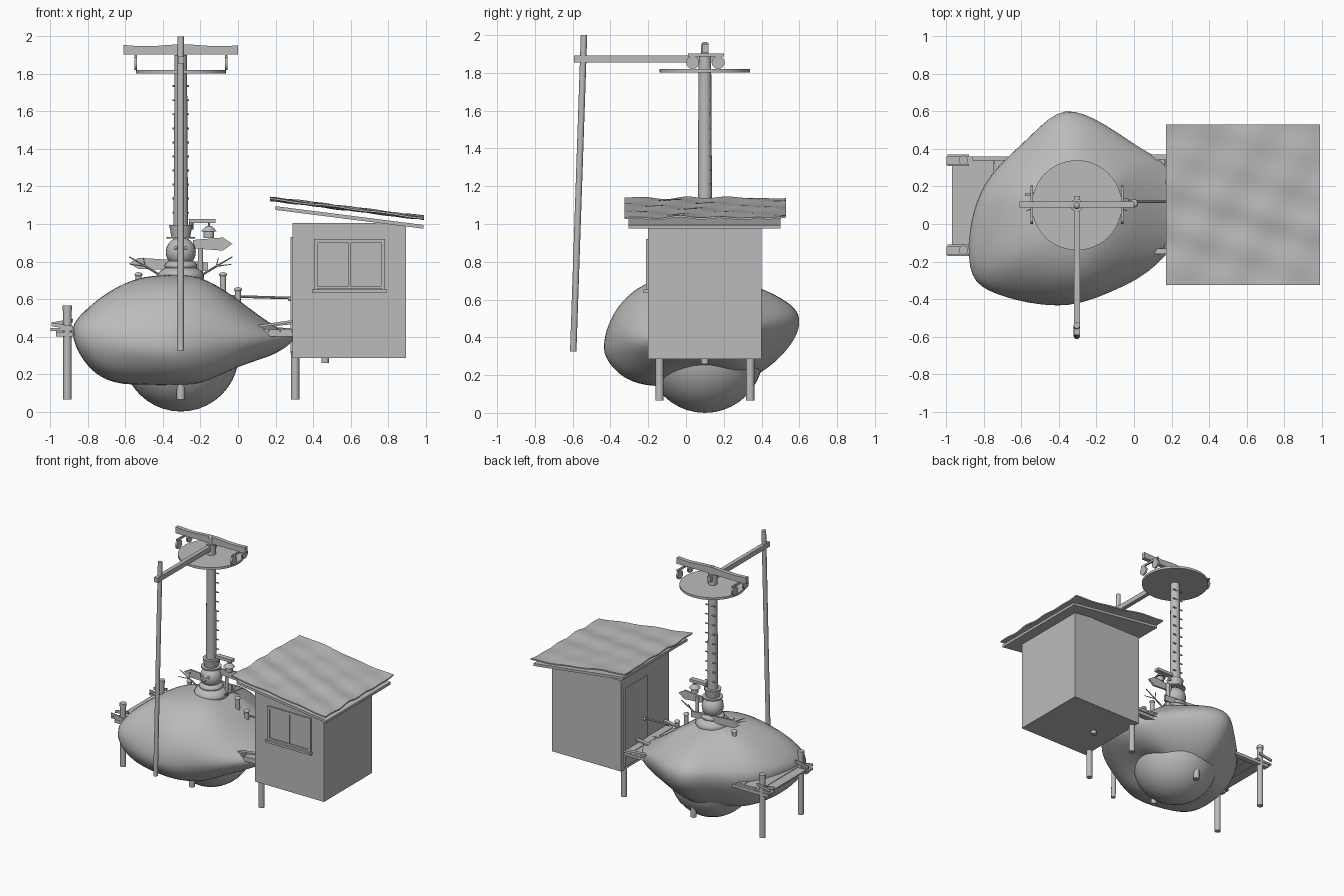
import bpy, bmesh, math
from mathutils import Vector

if "Cube" in bpy.data.objects:
    bpy.data.objects.remove(bpy.data.objects["Cube"])

grey = bpy.data.materials.new("plain grey")
grey.use_nodes = True
tone = (0.5, 0.5, 0.5, 1)
grey.diffuse_color = tone
grey.node_tree.nodes["Principled BSDF"].inputs["Base Color"].default_value = tone


def finish(name, bm, smooth=None):
    bmesh.ops.recalc_face_normals(bm, faces=bm.faces)
    mesh = bpy.data.meshes.new(name)
    bm.to_mesh(mesh)
    bm.free()
    ob = bpy.data.objects.new(name, mesh)
    bpy.context.collection.objects.link(ob)
    mesh.materials.append(grey)
    if smooth:
        bpy.ops.object.select_all(action="DESELECT")
        ob.select_set(True)
        bpy.context.view_layer.objects.active = ob
        bpy.ops.object.shade_smooth_by_angle(angle=math.radians(smooth))
    return ob


def box(name, x0, x1, y0, y1, z0, z1, tilt=0):
    """Box by its limits; tilt raises the +x end by shearing."""
    bm = bmesh.new()
    bmesh.ops.create_cube(bm, size=1)
    for v in bm.verts:
        u = v.co + Vector((.5, .5, .5))
        v.co = (x0 + u.x * (x1 - x0), y0 + u.y * (y1 - y0),
                z0 + u.z * (z1 - z0) + u.x * tilt)
    return finish(name, bm)


def rod(name, a, b, r0, r1=None, sides=16):
    a, b = Vector(a), Vector(b)
    bm = bmesh.new()
    bmesh.ops.create_cone(bm, cap_ends=True, segments=sides, radius1=r0,
                          radius2=r0 if r1 is None else r1, depth=(b - a).length)
    turn = Vector((0, 0, 1)).rotation_difference(b - a)
    for v in bm.verts:
        v.co = turn @ v.co + (a + b) / 2
    return finish(name, bm, 40)


def ball(name, c, r, squash=1, segs=24):
    bm = bmesh.new()
    bmesh.ops.create_uvsphere(bm, u_segments=segs, v_segments=segs // 2, radius=r)
    for v in bm.verts:
        v.co = Vector((v.co.x, v.co.y, v.co.z * squash)) + Vector(c)
    return finish(name, bm, 60)


def plate(name, outline, y, thick):
    """Flat outline in x and z, extruded along y."""
    bm = bmesh.new()
    f = bm.faces.new([bm.verts.new((x, y, z)) for x, z in outline])
    new = bmesh.ops.extrude_face_region(bm, geom=[f])["geom"]
    for v in new:
        if isinstance(v, bmesh.types.BMVert):
            v.co.y += thick
    return finish(name, bm)


def rolling_sheet(name, x0, x1, y0, y1, height, thick, nx, ny, bottom=None):
    """Uneven board whose top follows height(x, y)."""
    bm = bmesh.new()
    bmesh.ops.create_grid(bm, x_segments=nx, y_segments=ny, size=.5)
    for v in bm.verts:
        x = x0 + (v.co.x + .5) * (x1 - x0)
        y = y0 + (v.co.y + .5) * (y1 - y0)
        v.co = (x, y, height(x, y))
    new = bmesh.ops.extrude_face_region(bm, geom=bm.faces[:])["geom"]
    for v in new:
        if isinstance(v, bmesh.types.BMVert):
            v.co.z = bottom if bottom else v.co.z - thick
    return finish(name, bm, 40)


PX, PY = -.305, .1  # pole axis

# Floating island: rim points (x, y, rim height), then rings above and below
rim = [(.35, .08, .385), (.17, .33, .42), (.04, .39, .45), (-.16, .53, .48), (-.38, .64, .51),
       (-.53, .48, .49), (-.7, .32, .46), (-.82, .18, .45), (-.87, -.05, .44), (-.87, -.29, .43),
       (-.74, -.37, .38), (-.5, -.42, .35), (-.3, -.43, .36), (-.1, -.34, .38), (.11, -.24, .4)]
rings = [(.38, -1), (.68, -.93), (.87, -.66), (.98, -.27), (1.0, 0),
         (.97, .28), (.83, .62), (.6, .88), (.3, .99)]
bm = bmesh.new()
loops = []
for k, (scale, rise) in enumerate(rings):
    loop = []
    for i, (x, y, z) in enumerate(rim):
        # the back and the tip beside the house taper to an edge
        sharp = max(0, min(1, (y - .25) / .3), min(.5, x * 2))
        s = scale ** (1 + 1.3 * sharp) * (1.03 + .018 * math.sin(2.4 * i + 1.7 * k))
        vx, vy = PX + (x - PX) * s, PY + (y - PY) * s
        if rise > 0:
            crown = .735 - .66 * max(0, vx + .15) - .35 * max(0, -.55 - vx)
            z += rise * max(.02, crown - z)
        else:
            z += rise * (z - .135 - .28 * max(0, x + .1))
        loop.append(bm.verts.new((vx, vy, z)))
    loops.append(loop)
n = len(rim)
for a, b in zip(loops, loops[1:]):
    for i in range(n):
        bm.faces.new((a[i], a[(i + 1) % n], b[(i + 1) % n], b[i]))
bm.faces.new(loops[0])
bm.faces.new(loops[-1])
island = finish("island", bm, 80)
sub = island.modifiers.new("rounding", "SUBSURF")
sub.levels = sub.render_levels = 2
ball("island_underside", (PX, PY, .31), .31, segs=40)

# Stilts and the deck beams they carry
for y in (-.14, .34):
    rod("outer_stilt", (-.91, y, .065), (-.91, y, .55), .022)
    rod("outer_stilt_cap", (-.91, y, .54), (-.91, y, .565), .025)
    rod("middle_stilt", (PX, y, .065), (PX, y, .25), .022)
    rod("house_stilt", (.305, y, .065), (.305, y, .32), .022)
    box("deck_beam", -.97, .3, y - .02, y + .02, .4, .425)
    box("stilt_bracket", -1, -.86, y - .025, y + .02, .43, .445)
    for k in (-1, 1):
        box("stilt_splint", -.995, -.88, y + k * .02, y + k * .03, .455, .475, k * .02)
for i in range(5):
    x = -.97 + i * .075
    box("left_deck_plank", x, x + .073, -.12, .34, .425, .437 + .003 * (i % 2))
for i in range(4):
    x = .04 + i * .062
    box("right_deck_plank", x, x + .06, -.16, .37, .425, .437 + .003 * (i % 2))
for y, t in ((-.16, .03), (.02, -.02), (.2, .02), (.34, -.015)):
    box("loose_plank", .09, .29, y, y + .03, .445, .458, t)

# House with door, window and a sloping double roof
box("house", .29, .895, -.2, .4, .285, 1.005)
box("door", .281, .291, .08, .36, .31, .93)
ball("door_knob", (.277, .12, .6), .012, segs=12)
rod("floor_drain", (.465, .1, .26), (.465, .1, .3), .02)
box("window_glass", .42, .77, -.204, -.2, .65, .91)
for x0, x1, z0, z1 in ((.405, .425, .64, .92), (.765, .785, .64, .92), (.59, .6, .66, .9),
                       (.405, .785, .9, .92), (.425, .765, .655, .67)):
    box("window_frame", x0, x1, -.212, -.2, z0, z1)
box("window_sill", .395, .795, -.225, -.2, .635, .652)
box("lower_roof", .2, .99, -.305, .5, 1.075, 1.095, -.1)


def roof_height(x, y):
    return (1.14 - .125 * (x - .17) + .006 * math.sin(15 * x + 5 * y)
            * math.cos(17 * y - 6 * x) + .004 * math.sin(31 * y + 9 * x))


rolling_sheet("upper_roof", .17, .993, -.325, .53, roof_height, .01, 26, 26)

# Snowman at the foot of the mast
ball("snowman_base", (PX, PY, .72), .125, .5)
ball("snowman_scarf", (PX, PY, .778), .088, .4)
head = (PX, PY, .85)
ball("snowman_head", head, .08)
for k in (-1, 1):
    ball("snowman_eye", (PX + k * .027, PY - .073, .872), .01, segs=10)
rod("snowman_nose", (PX, PY - .07, .85), (PX, PY - .13, .845), .013, .002, 10)
rod("hat_brim", (PX, PY, .922), (PX, PY, .932), .075, sides=24)
rod("hat_crown", (PX, PY, .93), (PX, PY, .995), .05, .062, 24)
for k in (-1, 1):
    elbow, hand = (PX + k * .19, PY, .775), (PX + k * .275, PY, .825)
    rod("stick_arm", (PX + k * .09, PY, .715), elbow, .006, sides=8)
    rod("stick_hand", elbow, hand, .005, .003, 8)
    rod("stick_finger", elbow, (PX + k * .2, PY + .02, .82), .004, .002, 8)
    rod("stick_finger", elbow, (PX + k * .27, PY - .03, .785), .004, .002, 8)

# Mast with climbing rungs and the round platform
rod("mast", (PX, PY, .93), (PX, PY, 1.9), .039, .033, 24)
rod("mast_tip", (PX, PY, 1.88), (PX, PY, 1.94), .02)
ball("mast_knob", (PX, PY, 1.945), .02, segs=12)
for i in range(10):
    z = 1.06 + i * .075
    rod("climbing_rung", (PX - .043, PY + .03, z), (PX + .043, PY + .03, z), .005, sides=8)
rod("platform", (PX, PY, 1.802), (PX, PY, 1.82), .24, sides=48)
rolling_sheet("cross_board", -.61, 0, .088, .12,
              lambda x, y: 1.953 + .005 * math.sin(16 * x), .04, 24, 1, bottom=1.905)
for x in (-.545, -.063):
    box("lamp_bar", x - .006, x + .006, .01, .2, 1.888, 1.902)
    for y in (.035, .17):
        rod("round_lamp", (x - .007, y, 1.855), (x + .007, y, 1.855), .034, sides=20)

# Boom and the long hanging pole
box("boom", PX - .016, PX + .016, -.593, .15, 1.855, 1.893)
rod("long_pole", (PX, -.597, .325), (PX, -.54, 2), .017)

# Arrow signs, lantern and small posts around the top
plate("right_arrow_sign", [(-.24, .87), (-.08, .858), (-.03, .895), (-.08, .928), (-.24, .915)], .12, .015)
plate("left_arrow_sign", [(-.16, .75), (-.16, .795), (-.53, .82), (-.58, .79), (-.53, .76)], .15, .015)
rod("sign_post", (-.2, .145, .68), (-.2, .145, .91), .014)
box("lantern_arm", -.26, -.12, .09, .13, 1.005, 1.027)
rod("hat_peg", (-.25, .11, .97), (-.25, .11, 1.01), .012, sides=8)
rod("lantern_hook", (-.155, .11, .985), (-.155, .11, 1.01), .005, sides=8)
rod("lantern_body", (-.155, .11, .925), (-.155, .11, .965), .028)
rod("lantern_roof", (-.155, .11, .96), (-.155, .11, .99), .042, .015)
for x, y, z0, z1 in ((-.53, .15, .6, .73), (-.08, .11, .55, .73), (0, .11, .5, .65)):
    rod("small_post", (x, y, z0), (x, y, z1), .016, sides=12)
    ball("small_post_cap", (x, y, z1), .022, .6, 12)
rod("rope", (-.06, .12, .615), (.29, .12, .605), .007, sides=8)
